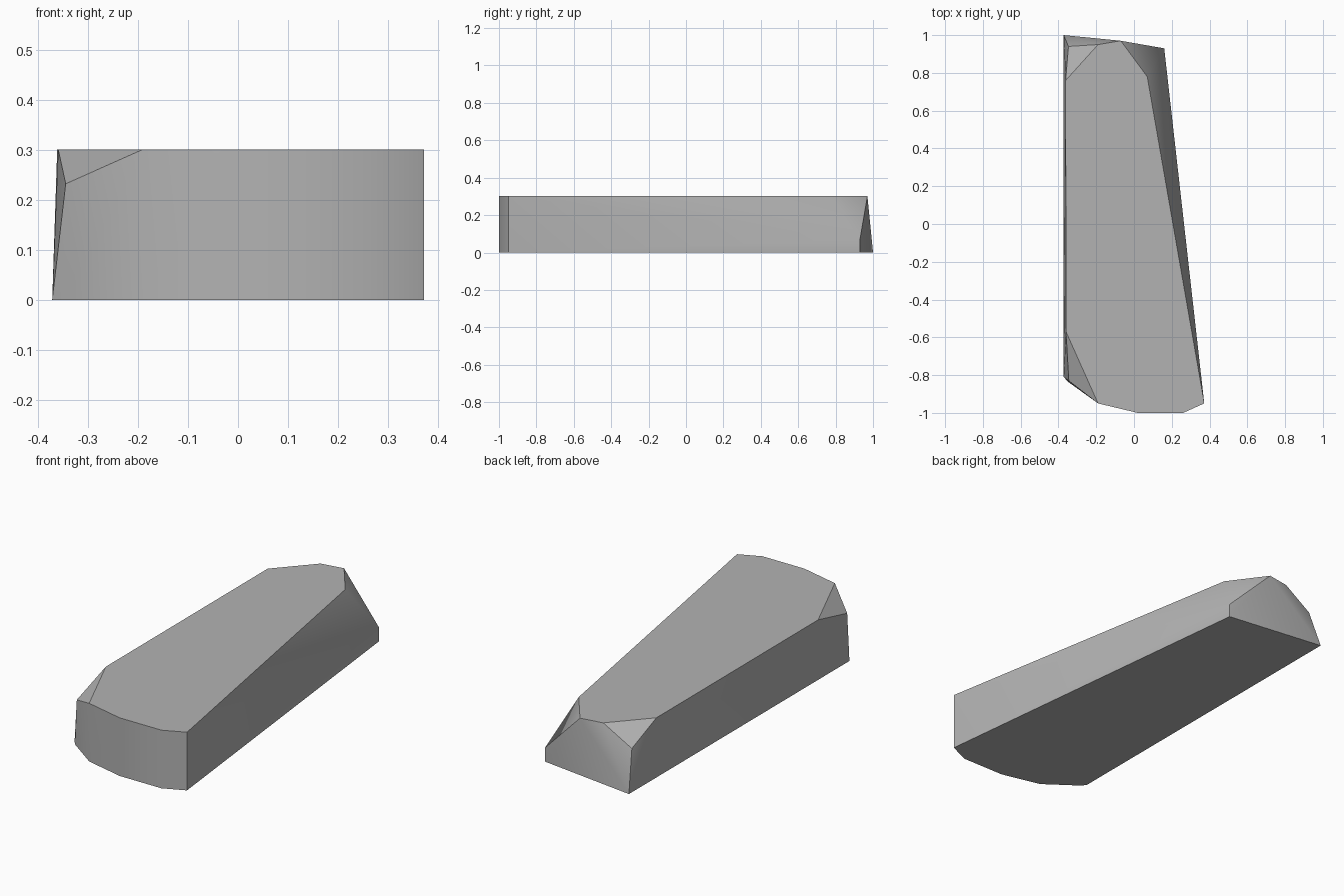
import bpy, bmesh, math

cube = bpy.data.objects.get("Cube")
if cube:
    bpy.data.objects.remove(cube)

HEIGHT = 0.302

# Rounded front end and right corner, shared by the base and the top
front_curve = [(0.372, -0.95), (0.26, -1.0), (0.02, -1.0), (-0.19, -0.95)]
# Corners that only belong to the base
base_corners = [(-0.35, -0.835), (-0.372, -0.81), (-0.372, 1.0), (0.16, 0.93)]
# Corners that only belong to the top
top_corners = [(-0.36, -0.57), (-0.362, 0.76), (-0.19, 0.95),
               (-0.07, 0.97), (0.07, 0.78)]
# Chipped corners between base and top
chips = [(-0.345, -0.83, 0.233), (-0.347, 0.94, 0.207), (0.16, 0.93, 0.07)]

points = [(x, y, 0) for x, y in front_curve + base_corners]
points += [(x, y, HEIGHT) for x, y in front_curve + top_corners]
points += chips

# Stone body: the faceted solid wrapped around the corners
bm = bmesh.new()
for p in points:
    bm.verts.new(p)
bmesh.ops.convex_hull(bm, input=bm.verts)
bmesh.ops.dissolve_limit(bm, angle_limit=math.radians(1),
                         verts=bm.verts, edges=bm.edges)
bmesh.ops.recalc_face_normals(bm, faces=bm.faces)
mesh = bpy.data.meshes.new("stone_slab")
bm.to_mesh(mesh)
bm.free()
stone = bpy.data.objects.new("stone_slab", mesh)
bpy.context.collection.objects.link(stone)

# Plain grey stone
grey = bpy.data.materials.new("stone_grey")
grey.use_nodes = True
colour = (0.45, 0.45, 0.45, 1)
grey.diffuse_color = colour
bsdf = grey.node_tree.nodes["Principled BSDF"]
bsdf.inputs["Base Color"].default_value = colour
bsdf.inputs["Roughness"].default_value = 0.9
mesh.materials.append(grey)

# Soft shading on shallow bends, crisp chipped edges
bpy.ops.object.select_all(action="DESELECT")
stone.select_set(True)
bpy.context.view_layer.objects.active = stone
bpy.ops.object.shade_smooth_by_angle(angle=math.radians(30))
